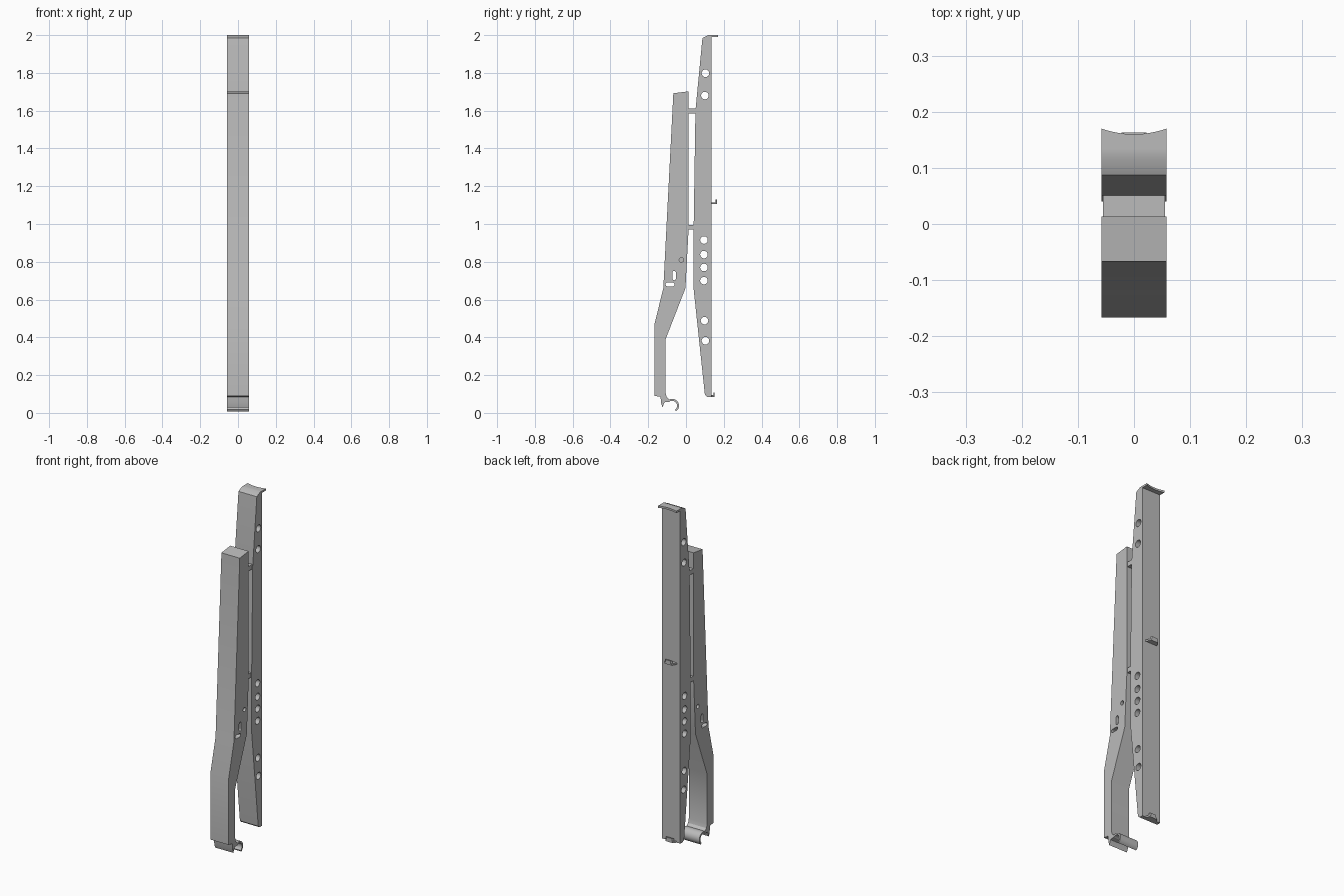
import bpy, bmesh
from math import sin, cos, pi, radians
from mathutils import Vector

if "Cube" in bpy.data.objects:
    bpy.data.objects.remove(bpy.data.objects["Cube"])

HALF = 0.058
steel = bpy.data.materials.new("plain grey")
steel.use_nodes = True
GREY = (0.5, 0.5, 0.5, 1)
steel.diffuse_color = GREY
steel.node_tree.nodes["Principled BSDF"].inputs["Base Color"].default_value = GREY


def arc(cy, cz, r, start, end, n=12):
    angles = [radians(start + (end - start) * i / n) for i in range(n + 1)]
    return [(cy + r * cos(a), cz + r * sin(a)) for a in angles]


def prism(bm, points, low, high, axis="x"):
    """Extrude an outline: (y, z) along x, or (x, y) along z."""
    def at(p, d):
        return Vector((d, *p)) if axis == "x" else Vector((*p, d))
    a = [bm.verts.new(at(p, low)) for p in points]
    b = [bm.verts.new(at(p, high)) for p in points]
    faces = [bm.faces.new(a), bm.faces.new(b)]
    for i in range(len(a)):
        j = (i + 1) % len(a)
        faces.append(bm.faces.new((a[i], a[j], b[j], b[i])))
    bmesh.ops.recalc_face_normals(bm, faces=faces)


def finish(bm, name, smooth=True):
    mesh = bpy.data.meshes.new(name)
    bm.to_mesh(mesh)
    bm.free()
    mesh.materials.append(steel)
    ob = bpy.data.objects.new(name, mesh)
    bpy.context.collection.objects.link(ob)
    bpy.ops.object.select_all(action="DESELECT")
    bpy.context.view_layer.objects.active = ob
    ob.select_set(True)
    if smooth:
        bpy.ops.object.shade_smooth_by_angle(angle=radians(30))
    return ob


def part(name, points, half=HALF):
    bm = bmesh.new()
    prism(bm, points, -half, half)
    return finish(bm, name)


def cut(ob, outlines):
    """Cut (outline, low x, high x) holes out of a part."""
    bm = bmesh.new()
    for points, low, high in outlines:
        prism(bm, points, low, high)
    cutter = finish(bm, "hole_cutter", False)
    cutter.hide_render = True
    mod = ob.modifiers.new("holes", "BOOLEAN")
    mod.operation, mod.solver, mod.object = "DIFFERENCE", "EXACT", cutter
    bpy.context.view_layer.objects.active = ob
    bpy.ops.object.modifier_apply(modifier=mod.name)
    bpy.data.objects.remove(cutter)
    bpy.ops.object.select_all(action="DESELECT")
    ob.select_set(True)
    bpy.ops.object.shade_smooth_by_angle(angle=radians(30))


# Tall rear rail with round side holes
rail = part("rear_rail", [(.135, 2), (.118, 2), (.087, 1.985), (.05, 1.6), (.04, .95),
                          (.04, .66), (.1, .095), (.112, .085), (.135, .085)])
holes = [(.103, 1.798), (.1, 1.68), (.095, .915), (.095, .838), (.095, .77),
         (.095, .7), (.098, .488), (.103, .382)]
cut(rail, [(arc(y, z, .02, 0, 345, 23), -.1, .1) for y, z in holes])

# Front arm with its hook and spike at the foot
hook = (arc(-.073, .038, .036, 115, -55, 16)
        + arc(-.073, .038, .026, -55, 130, 16))
arm = part("front_arm", [(-.067, 1.692), (.013, 1.702), (.013, .96), (-.003, .66),
                         (-.108, .39), (-.108, .105), (-.102, .083)]
           + hook + [(-.107, .058), (-.114, .055), (-.119, .045), (-.124, .028),
                     (-.131, .05), (-.135, .085), (-.167, .09),
                     (-.167, .47), (-.12, .66)])
upright_slot = arc(-.063, .743, .009, 0, 180) + arc(-.063, .711, .009, 180, 360)
level_slot = arc(-.07, .68, .01, -90, 90) + arc(-.098, .68, .01, 90, 270)
pin = arc(-.024, .81, .012, 0, 345, 23)
cut(arm, [(upright_slot, -.1, .1), (level_slot, -.1, .1),
          (pin, .04, .1), (pin, -.1, -.04)])

# Bridges joining arm and rail
for name, z, end in (("upper_bridge", 1.585, .055), ("lower_bridge", .97, .045)):
    part(name, [(.005, z), (end, z), (end, z + .026), (.005, z + .026)], .055)

# Curved lip at the top of the rail
bm = bmesh.new()
edge = [(HALF * (1 - i / 8), .16 + .01 * (1 - i / 8) ** 2) for i in range(17)]
prism(bm, [(-HALF, .13), (HALF, .13)] + edge, 1.989, 2, "z")
finish(bm, "top_lip")

# Tapered tabs with upturned tips on the back of the rail
for name, z, tip in (("middle_tab", 1.105, .163), ("bottom_tab", .085, .152)):
    bm = bmesh.new()
    prism(bm, [(-.04, .13), (.04, .13), (.022, tip), (-.022, tip)], z, z + .009, "z")
    prism(bm, [(-.024, tip - .007), (.024, tip - .007), (.017, tip), (-.017, tip)],
          z + .009, z + .024, "z")
    finish(bm, name)
